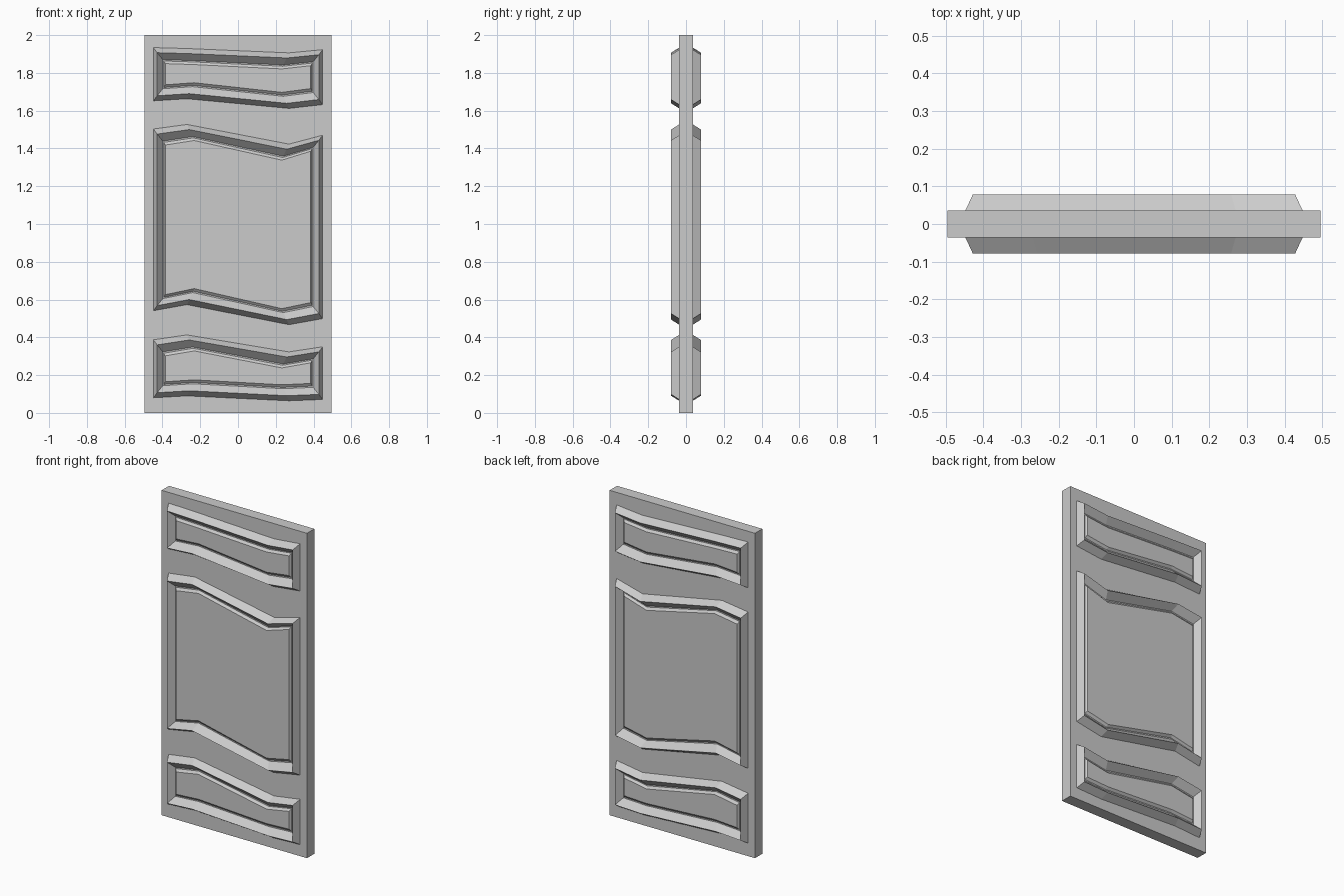
import bpy, bmesh

if "Cube" in bpy.data.objects:
    bpy.data.objects.remove(bpy.data.objects["Cube"])

HALF_W, HALF_T, HEIGHT = 0.495, 0.036, 2.0
XS = (-0.448, -0.27, 0.27, 0.448)   # ends and knees of the wavy rails

# Moulding profile: inset in x, inset in z, height from door centre
PROFILE = (
    (0.000, 0.000, 0.036),   # outer foot
    (0.020, 0.027, 0.079),   # ridge
    (0.050, 0.064, 0.041),   # valley
    (0.055, 0.071, 0.041),   # valley floor
    (0.063, 0.085, 0.053),   # raised field edge
)


def add_mesh(name, bm):
    mesh = bpy.data.meshes.new(name)
    bm.to_mesh(mesh)
    bm.free()
    obj = bpy.data.objects.new(name, mesh)
    bpy.context.collection.objects.link(obj)
    return obj


def wavy_panel(name, bottom, top):
    """Moulded frame and raised field between two four-point wavy rails."""
    bm = bmesh.new()
    rings = []
    for dx, dz, h in PROFILE:
        k = 1 - dx / XS[-1]
        pts = [(x * k, -h, z + dz) for x, z in zip(XS, bottom)]
        pts += [(x * k, -h, z - dz) for x, z in reversed(list(zip(XS, top)))]
        rings.append([bm.verts.new(p) for p in pts])
    for a, b in zip(rings, rings[1:]):
        n = len(a)
        for i in range(n):
            j = (i + 1) % n
            bm.faces.new((a[i], a[j], b[j], b[i]))
    # Field as three flat bays
    r = rings[-1]
    for i in range(3):
        bm.faces.new((r[i], r[i + 1], r[6 - i], r[7 - i]))
    bmesh.ops.dissolve_limit(bm, angle_limit=0.001, verts=[], edges=[
        e for e in bm.edges if all(v in r for v in e.verts) and len(e.link_faces) == 2])
    obj = add_mesh(name, bm)
    # Same panel on the back of the door
    mod = obj.modifiers.new("both_sides", 'MIRROR')
    mod.use_axis = (False, True, False)
    mod.use_mirror_merge = False
    return obj


# Door slab
bm = bmesh.new()
bmesh.ops.create_cube(bm, size=1)
for v in bm.verts:
    v.co = (v.co.x * 2 * HALF_W, v.co.y * 2 * HALF_T, (v.co.z + 0.5) * HEIGHT)
add_mesh("door_slab", bm)

# Three panels: z of the bottom and top rails at each XS
wavy_panel("top_panel", (1.652, 1.663, 1.612, 1.632), (1.934, 1.929, 1.906, 1.923))
wavy_panel("middle_panel", (0.541, 0.573, 0.467, 0.499), (1.503, 1.527, 1.423, 1.470))
wavy_panel("bottom_panel", (0.080, 0.090, 0.064, 0.071), (0.387, 0.413, 0.323, 0.350))
